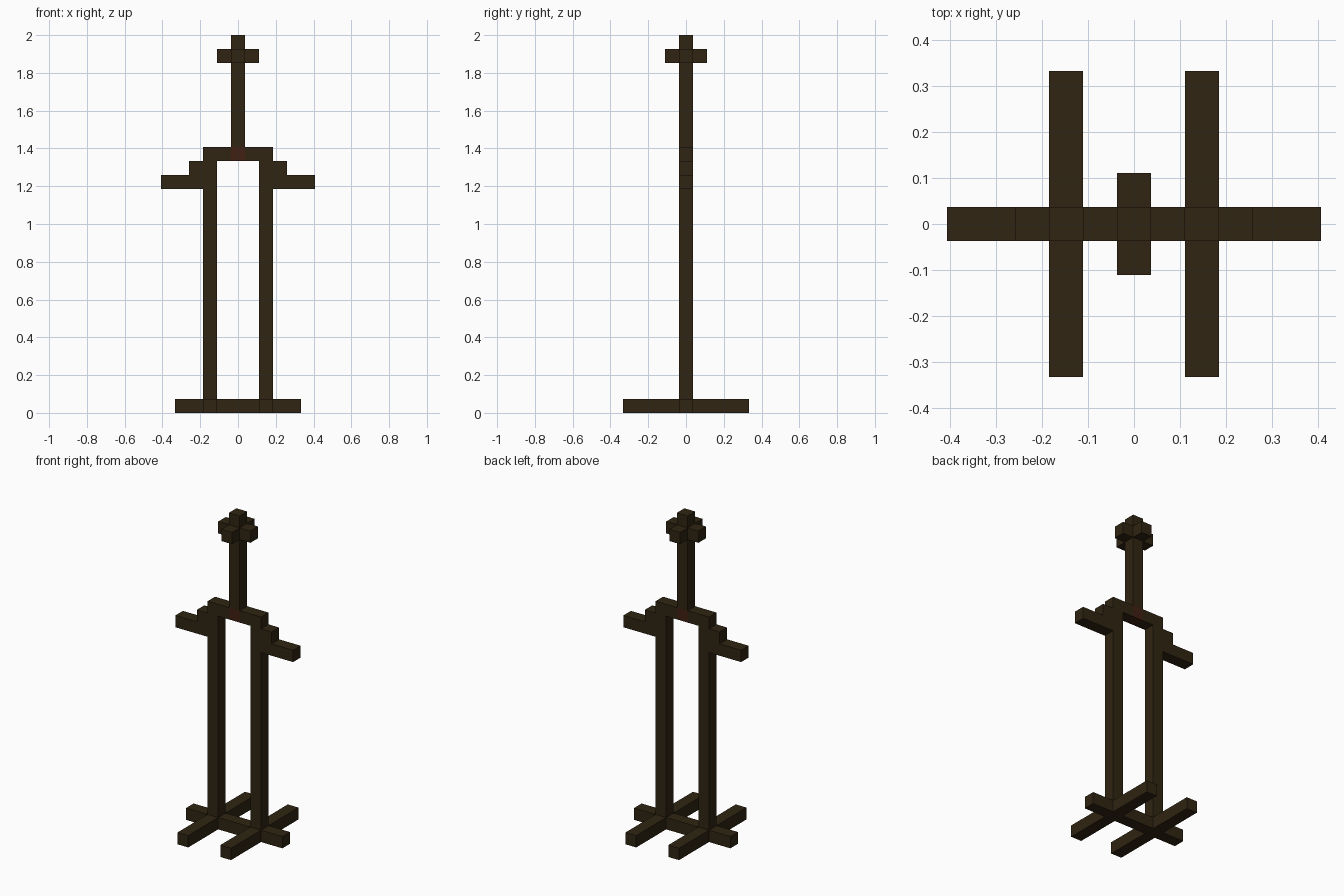
import bpy
import bmesh
from mathutils import Matrix, Vector

if "Cube" in bpy.data.objects:
    bpy.data.objects.remove(bpy.data.objects["Cube"], do_unlink=True)

U = 2 / 27  # one block; the stand is 27 blocks tall


def material(name, rgb):
    mat = bpy.data.materials.new(name)
    mat.use_nodes = True
    mat.diffuse_color = (*rgb, 1)
    bsdf = mat.node_tree.nodes["Principled BSDF"]
    bsdf.inputs["Base Color"].default_value = (*rgb, 1)
    bsdf.inputs["Roughness"].default_value = 0.9
    return mat


wood = material("dark brown wood", (0.029, 0.018, 0.006))
red = material("dark red brown", (0.053, 0.014, 0.006))


def beam(name, x, y, z, mat=wood):
    """Square-cut beam spanning the given (low, high) ranges, in blocks."""
    low, high = (Vector(v) * U for v in zip(x, y, z))
    bm = bmesh.new()
    bmesh.ops.create_cube(bm, size=1, matrix=Matrix.Translation((low + high) / 2)
                          @ Matrix.Diagonal((*(high - low), 1)))
    mesh = bpy.data.meshes.new(name)
    bm.to_mesh(mesh)
    bm.free()
    mesh.materials.append(mat)
    obj = bpy.data.objects.new(name, mesh)
    bpy.context.collection.objects.link(obj)


MID = (-0.5, 0.5)


def side(s, a, b):
    """Range from a to b, mirrored when s is -1."""
    return tuple(sorted((s * a, s * b)))


# Base, centre joint, neck and finial
beam("base_bar", (-4.5, 4.5), MID, (0, 1))
beam("centre_joint", MID, MID, (18, 19), red)
beam("neck_pole", MID, MID, (19, 27))

for s, label in ((1, "left"), (-1, "right")):
    # Uprights and stepped shoulders
    beam(f"{label}_post", side(s, 1.5, 2.5), MID, (1, 18))
    beam(f"{label}_top_bar", side(s, 0.5, 2.5), MID, (18, 19))
    beam(f"{label}_shoulder", side(s, 2.5, 3.5), MID, (17, 18))
    beam(f"{label}_arm", side(s, 2.5, 5.5), MID, (16, 17))
    beam(f"{label}_finial_knob", side(s, 0.5, 1.5), MID, (25, 26))
    # Feet run front and back from the base bar
    for d, end in ((-1, "front"), (1, "back")):
        beam(f"{label}_{end}_foot", side(s, 1.5, 2.5), side(d, 0.5, 4.5), (0, 1))

for d, end in ((-1, "front"), (1, "back")):
    beam(f"{end}_finial_knob", MID, side(d, 0.5, 1.5), (25, 26))
